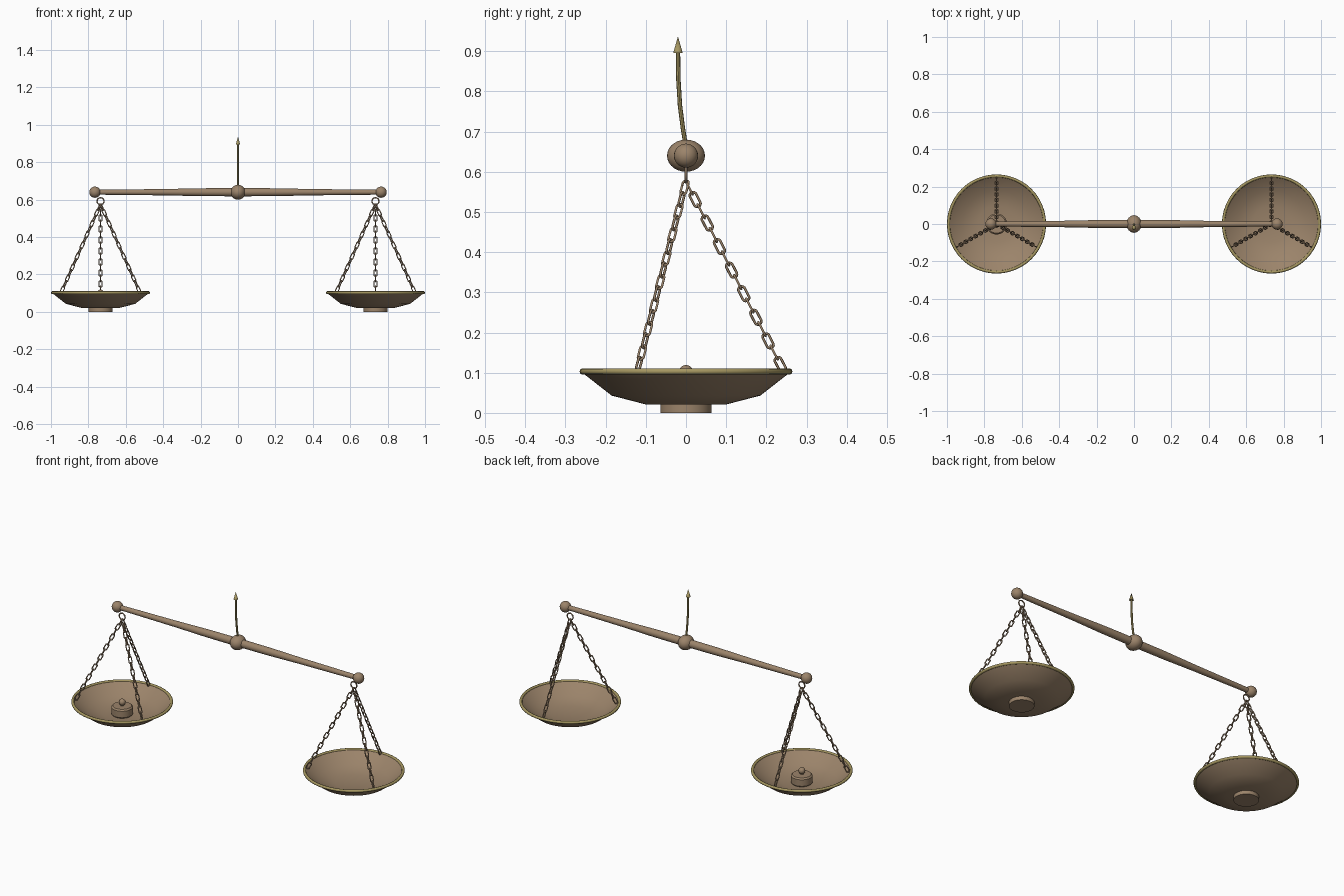
import bpy, bmesh, math
from mathutils import Matrix, Vector

cube = bpy.data.objects.get("Cube")
if cube:
    bpy.data.objects.remove(cube)


def material(name, colour):
    m = bpy.data.materials.new(name)
    m.use_nodes = True
    m.diffuse_color = (*colour, 1)
    m.node_tree.nodes["Principled BSDF"].inputs["Base Color"].default_value = (*colour, 1)
    return m


BRONZE = material("aged bronze", (0.33, 0.23, 0.145))
BRASS = material("brass trim", (0.38, 0.31, 0.12))


def finish(obj, name, mat, angle=35):
    obj.name = name
    obj.data.materials.append(mat)
    bpy.ops.object.select_all(action="DESELECT")
    obj.select_set(True)
    bpy.context.view_layer.objects.active = obj
    bpy.ops.object.shade_smooth_by_angle(angle=math.radians(angle))
    return obj


def from_bmesh(bm, name, mat, location=(0, 0, 0), angle=35):
    bmesh.ops.recalc_face_normals(bm, faces=bm.faces)
    mesh = bpy.data.meshes.new(name)
    bm.to_mesh(mesh)
    bm.free()
    obj = bpy.data.objects.new(name, mesh)
    bpy.context.collection.objects.link(obj)
    obj.location = location
    return finish(obj, name, mat, angle)


def lathe(name, profile, mat, location=(0, 0, 0), steps=48, along_x=False, angle=35):
    """Turn a (radius, height) profile around the z axis."""
    bm = bmesh.new()
    verts = [bm.verts.new((r, 0, z)) for r, z in profile]
    edges = [bm.edges.new(pair) for pair in zip(verts, verts[1:])]
    bmesh.ops.spin(bm, geom=verts + edges, cent=(0, 0, 0), axis=(0, 0, 1),
                   angle=math.tau, steps=steps)
    bmesh.ops.remove_doubles(bm, verts=bm.verts, dist=1e-5)
    if along_x:
        bm.transform(Matrix.Rotation(math.pi / 2, 4, "Y"))
    return from_bmesh(bm, name, mat, location, angle)


def ball(name, location, radius, mat, scale=(1, 1, 1)):
    bpy.ops.mesh.primitive_uv_sphere_add(segments=24, ring_count=14, radius=radius, location=location)
    obj = bpy.context.object
    obj.scale = scale
    return finish(obj, name, mat, 60)


def torus(name, location, major, minor, mat, sides=8, upright=False):
    bpy.ops.mesh.primitive_torus_add(major_segments=48, minor_segments=sides, major_radius=major,
                                     minor_radius=minor, location=location,
                                     rotation=(math.pi / 2 if upright else 0, 0, 0))
    return finish(bpy.context.object, name, mat, 60)


def add_link(bm, matrix, radius=0.0085, wire=0.0032, stretch=0.011, around=16, sides=6):
    """One oval chain link, long in z and open towards y."""
    rings = []
    for i in range(around):
        a = math.tau * (i + 0.5) / around
        ring = []
        for j in range(sides):
            b = math.tau * j / sides
            r = radius + wire * math.cos(b)
            z = r * math.sin(a) + math.copysign(stretch, math.sin(a))
            ring.append(bm.verts.new(matrix @ Vector((r * math.cos(a), wire * math.sin(b), z))))
        rings.append(ring)
    for i in range(around):
        p, q = rings[i], rings[(i + 1) % around]
        for j in range(sides):
            k = (j + 1) % sides
            bm.faces.new((p[j], q[j], q[k], p[k]))


def chain(name, start, end, turn, links=16):
    start, end = Vector(start), Vector(end)
    aim = (end - start).to_track_quat("Z", "Y").to_matrix().to_4x4()
    bm = bmesh.new()
    for i in range(links):
        place = Matrix.Translation(start.lerp(end, (i + 0.5) / links))
        add_link(bm, place @ aim @ Matrix.Rotation(turn + i * math.pi / 2, 4, "Z"))
    return from_bmesh(bm, name, BRONZE, angle=80)


BEAM_Z = 0.64
BEAM_END = 0.765
PAN_X = 0.735

# Beam, tapering towards both ends, with its hub and end balls
half = [(0.013, BEAM_END), (0.017, 0.39), (0.021, 0.2)]
beam_profile = [(0, -BEAM_END)] + [(r, -x) for r, x in half] + [(0.022, 0)]
beam_profile += [(r, x) for r, x in reversed(half)] + [(0, BEAM_END)]
lathe("beam", beam_profile, BRONZE, (0, 0, BEAM_Z), steps=24, along_x=True)
ball("beam_hub", (0, 0, BEAM_Z), 0.04, BRONZE, (1, 1.18, 1))

# Curved pointer with an arrow tip
curve = bpy.data.curves.new("pointer", "CURVE")
curve.dimensions = "3D"
curve.bevel_depth = 0.0055
curve.bevel_resolution = 2
curve.use_fill_caps = True
path = [(0, 0.66), (-0.008, 0.71), (-0.015, 0.765), (-0.019, 0.83), (-0.02, 0.9)]
spline = curve.splines.new("POLY")
spline.points.add(len(path) - 1)
for point, (y, z) in zip(spline.points, path):
    point.co = (0, y, z, 1)
pointer = bpy.data.objects.new("pointer", curve)
bpy.context.collection.objects.link(pointer)
bpy.ops.object.select_all(action="DESELECT")
pointer.select_set(True)
bpy.context.view_layer.objects.active = pointer
bpy.ops.object.convert(target="MESH")
finish(bpy.context.object, "pointer", BRASS)
lathe("pointer_tip", [(0, 0), (0.012, 0), (0, 0.042)], BRASS, (0, -0.02, 0.895), steps=16)

# Dish wall: outside from the centre up to the rim, then back down inside
pan_profile = [(0, 0.02), (0.1, 0.021), (0.185, 0.043), (0.258, 0.1),
               (0.25, 0.104), (0.18, 0.053), (0.098, 0.032), (0, 0.03)]

for side, s in (("left", 1), ("right", -1)):
    x = s * PAN_X
    ball(f"{side}_end_ball", (s * BEAM_END, 0, BEAM_Z), 0.03, BRONZE)
    torus(f"{side}_hanging_ring", (x, 0, 0.592), 0.0185, 0.0035, BRONZE, upright=True)
    lathe(f"{side}_pan", pan_profile, BRONZE, (x, 0, 0), steps=64)
    lathe(f"{side}_pan_foot", [(0, 0), (0.064, 0), (0.064, 0.024), (0, 0.024)], BRONZE, (x, 0, 0))
    torus(f"{side}_pan_rim", (x, 0, 0.103), 0.257, 0.008, BRASS)
    # Three chains, one to the back and two to the front
    for n in range(3):
        a = math.pi / 2 + n * math.tau / 3
        end = (x + 0.242 * math.cos(a), 0.242 * math.sin(a), 0.106)
        chain(f"{side}_chain_{n + 1}", (x, 0, 0.575), end, 0)

# Small weight with a knob, resting in the right pan
lathe("weight", [(0, 0.03), (0.05, 0.03), (0.056, 0.037), (0.056, 0.074), (0.049, 0.082), (0, 0.082)],
      BRONZE, (-PAN_X, 0, 0), steps=32)
lathe("weight_neck", [(0.009, 0.08), (0.009, 0.1)], BRONZE, (-PAN_X, 0, 0), steps=16)
ball("weight_knob", (-PAN_X, 0, 0.101), 0.018, BRONZE)
